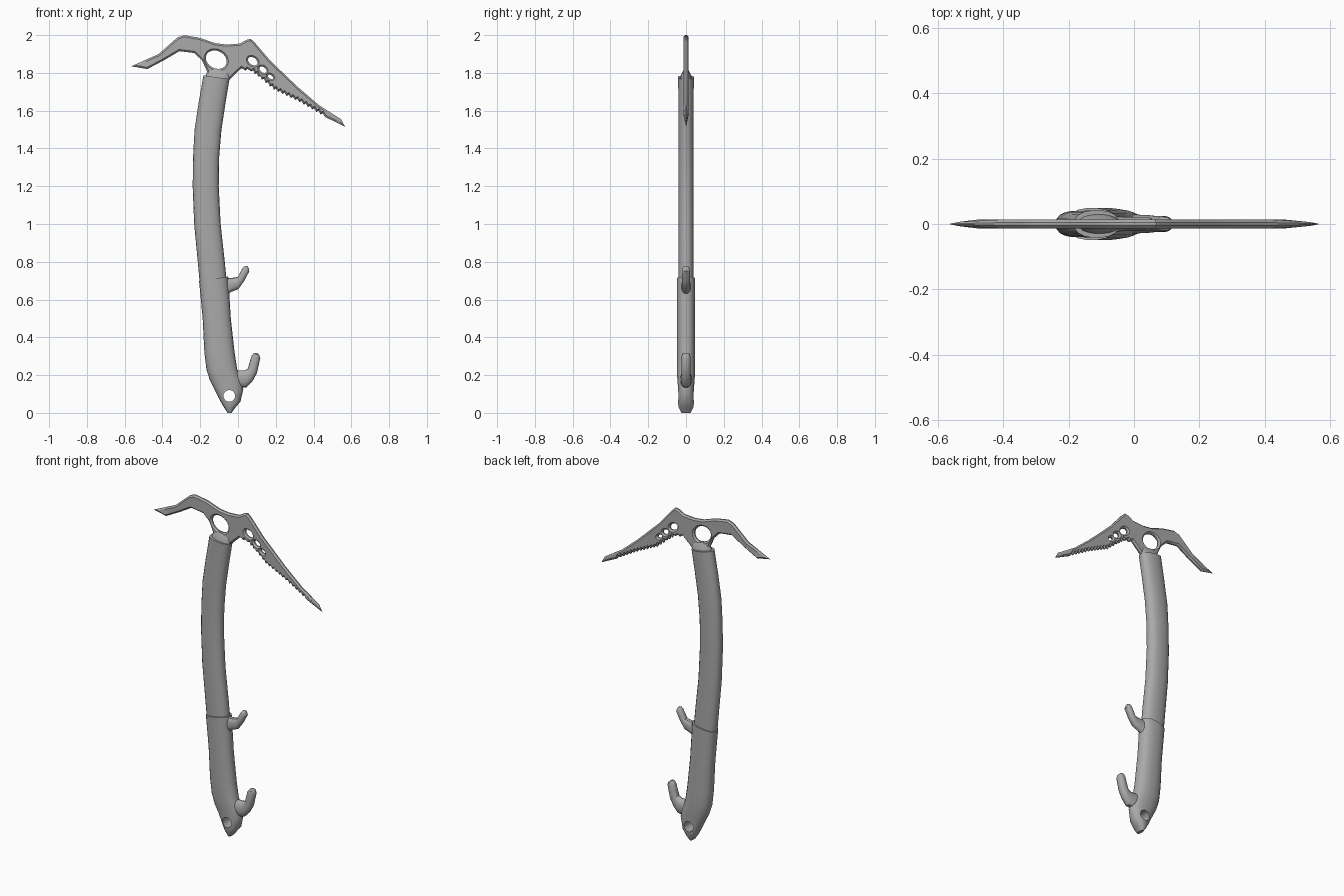
import bpy, bmesh, math
from mathutils import Vector

cube = bpy.data.objects.get("Cube")
if cube:
    bpy.data.objects.remove(cube, do_unlink=True)

steel = bpy.data.materials.new("matte_grey")
steel.use_nodes = True
steel.diffuse_color = (0.4, 0.4, 0.4, 1)
steel.node_tree.nodes["Principled BSDF"].inputs["Base Color"].default_value = (0.4, 0.4, 0.4, 1)
parts = []


def add_object(name, mesh):
    ob = bpy.data.objects.new(name, mesh)
    bpy.context.collection.objects.link(ob)
    mesh.materials.clear()
    mesh.materials.append(steel)
    parts.append(ob)
    return ob


def baked(ob):
    """Mesh of an object with its modifiers or curve settings applied."""
    graph = bpy.context.evaluated_depsgraph_get()
    return bpy.data.meshes.new_from_object(ob.evaluated_get(graph))


def loft(name, sections, sides=18, power=0.85):
    """Skin rounded sections; each is (x, z) of both edges and a half depth."""
    bm = bmesh.new()
    rings = []
    for xa, za, xb, zb, depth in sections:
        a, b = Vector((xa, 0, za)), Vector((xb, 0, zb))
        ring = []
        for i in range(sides):
            t = 2 * math.pi * i / sides
            c, s = (math.copysign(abs(f) ** power, f) for f in (math.cos(t), math.sin(t)))
            ring.append(bm.verts.new((a + b) / 2 + (b - a) / 2 * c + Vector((0, depth * s, 0))))
        rings.append(ring)
    for lo, hi in zip(rings, rings[1:]):
        for i in range(sides):
            j = (i + 1) % sides
            bm.faces.new((lo[i], lo[j], hi[j], hi[i]))
    bm.faces.new(rings[0])
    bm.faces.new(rings[-1])
    bmesh.ops.recalc_face_normals(bm, faces=bm.faces)
    mesh = bpy.data.meshes.new(name)
    bm.to_mesh(mesh)
    bm.free()
    return add_object(name, mesh)


def oval(x, z, rx, rz, tilt, n=20):
    c, s = math.cos(tilt), math.sin(tilt)
    ring = [(rx * math.cos(2 * math.pi * i / n), rz * math.sin(2 * math.pi * i / n)) for i in range(n)]
    return [(x + u * c - v * s, z + u * s + v * c) for u, v in ring]


def saw(points, pitch, depth):
    """Cut saw teeth along a polyline."""
    out = []
    for p, q in zip(points, points[1:]):
        p, q = Vector(p), Vector(q)
        n = max(1, round((q - p).length / pitch))
        side = Vector((p.y - q.y, q.x - p.x)).normalized() * depth
        for i in range(n):
            out.append(p.lerp(q, i / n))
            out.append(p.lerp(q, (i + 0.75) / n) + side)
    return out


# Head: flat plate with adze, toothed pick, holes and chamfered edges
top_edge = [(-0.565, 1.835), (-0.42, 1.90), (-0.35, 1.962), (-0.32, 1.988), (-0.285, 2.0),
            (-0.20, 1.985), (-0.12, 1.957), (-0.06, 1.95), (0.01, 1.955), (0.045, 1.975),
            (0.067, 1.98), (0.085, 1.965), (0.17, 1.865), (0.32, 1.722), (0.43, 1.628),
            (0.545, 1.555), (0.567, 1.515)]
pick_edge = [(0.46, 1.567), (0.325, 1.645), (0.19, 1.71), (0.125, 1.765), (0.07, 1.808), (0.01, 1.815)]
under_edge = [(-0.02, 1.79), (-0.045, 1.765), (-0.165, 1.775), (-0.165, 1.81), (-0.19, 1.865),
              (-0.23, 1.905), (-0.31, 1.915), (-0.39, 1.868), (-0.48, 1.82)]
holes = [oval(-0.115, 1.87, 0.058, 0.046, -0.5), oval(0.078, 1.862, 0.028, 0.019, -0.6),
         oval(0.132, 1.817, 0.021, 0.014, -0.6), oval(0.172, 1.779, 0.016, 0.009, -0.6)]
curve = bpy.data.curves.new("head_outline", "CURVE")
curve.dimensions = "2D"
curve.fill_mode = "BOTH"
curve.extrude, curve.bevel_depth, curve.offset = 0.004, 0.009, -0.009
curve.bevel_resolution = 0
for loop in [top_edge + saw(pick_edge, 0.027, -0.011) + under_edge] + holes:
    spline = curve.splines.new("POLY")
    spline.points.add(len(loop) - 1)
    for point, (x, z) in zip(spline.points, loop):
        point.co = (x, z, 0, 1)
    spline.use_cyclic_u = True
outline = bpy.data.objects.new("head_outline", curve)
bpy.context.collection.objects.link(outline)
head = baked(outline)
bpy.data.objects.remove(outline, do_unlink=True)
for v in head.vertices:
    x, z, y = v.co
    # Both tips taper to a point
    v.co = (x, -y * min(1, max(0.05, (0.567 - abs(x)) / 0.065)), z)
add_object("head", head)

# Collar where the head enters the shaft
loft("head_collar", [(-0.172, 1.765, -0.05, 1.75, 0.034), (-0.168, 1.795, -0.042, 1.78, 0.026),
                     (-0.16, 1.815, -0.045, 1.80, 0.017), (-0.15, 1.825, -0.06, 1.812, 0.011)])

# Curved shaft
loft("shaft", [(-0.2, 0.66, -0.057, 0.66, 0.041), (-0.213, 0.8, -0.07, 0.8, 0.041),
               (-0.232, 1.0, -0.092, 1.0, 0.041), (-0.24, 1.2, -0.102, 1.2, 0.041),
               (-0.238, 1.35, -0.1, 1.35, 0.041), (-0.23, 1.5, -0.088, 1.495, 0.041),
               (-0.207, 1.65, -0.067, 1.635, 0.041), (-0.183, 1.787, -0.045, 1.767, 0.042)])

# Grip with rounded pommel
grip = loft("grip", [(-0.055, 0.0, -0.035, 0.0, 0.025), (-0.075, 0.03, -0.012, 0.03, 0.04),
                     (-0.092, 0.06, 0.013, 0.06, 0.043), (-0.125, 0.125, 0.028, 0.125, 0.042),
                     (-0.148, 0.17, 0.02, 0.17, 0.046), (-0.167, 0.23, -0.004, 0.23, 0.049),
                     (-0.178, 0.32, -0.018, 0.32, 0.049), (-0.187, 0.5, -0.038, 0.5, 0.049),
                     (-0.206, 0.697, -0.052, 0.722, 0.049)])

# Lanyard hole through the pommel
bpy.ops.mesh.primitive_cylinder_add(vertices=20, radius=0.031, depth=0.3,
                                    location=(-0.046, 0, 0.09), rotation=(math.pi / 2, 0, 0))
cutter = bpy.context.object
cutter.name = "lanyard_hole_cutter"
cutter.hide_render = True
cut = grip.modifiers.new("lanyard_hole", "BOOLEAN")
cut.object, cut.operation, cut.solver = cutter, "DIFFERENCE", "EXACT"
bored = baked(grip)
grip.modifiers.clear()
grip.data = bored
bored.materials.clear()
bored.materials.append(steel)
for poly in bored.polygons:
    poly.material_index = 0
bpy.data.objects.remove(cutter, do_unlink=True)

# Finger hooks on the pick side
loft("lower_hook", [(-0.02, 0.225, -0.005, 0.13, 0.03), (0.035, 0.225, 0.045, 0.135, 0.028),
                    (0.053, 0.235, 0.075, 0.165, 0.025), (0.062, 0.27, 0.1, 0.21, 0.025),
                    (0.071, 0.3, 0.118, 0.29, 0.024), (0.08, 0.313, 0.113, 0.307, 0.021),
                    (0.09, 0.318, 0.103, 0.316, 0.012)], 14)
loft("upper_hook", [(-0.07, 0.715, -0.07, 0.61, 0.026), (-0.03, 0.715, -0.038, 0.64, 0.022),
                    (0.0, 0.72, 0.002, 0.655, 0.021), (0.012, 0.745, 0.032, 0.697, 0.021),
                    (0.025, 0.768, 0.06, 0.75, 0.02), (0.033, 0.776, 0.056, 0.768, 0.015),
                    (0.042, 0.779, 0.05, 0.776, 0.007)], 14)

# Smooth shading with crisp edges
bpy.ops.object.select_all(action="DESELECT")
for ob in parts:
    ob.select_set(True)
bpy.context.view_layer.objects.active = parts[0]
bpy.ops.object.shade_smooth_by_angle(angle=math.radians(35))
